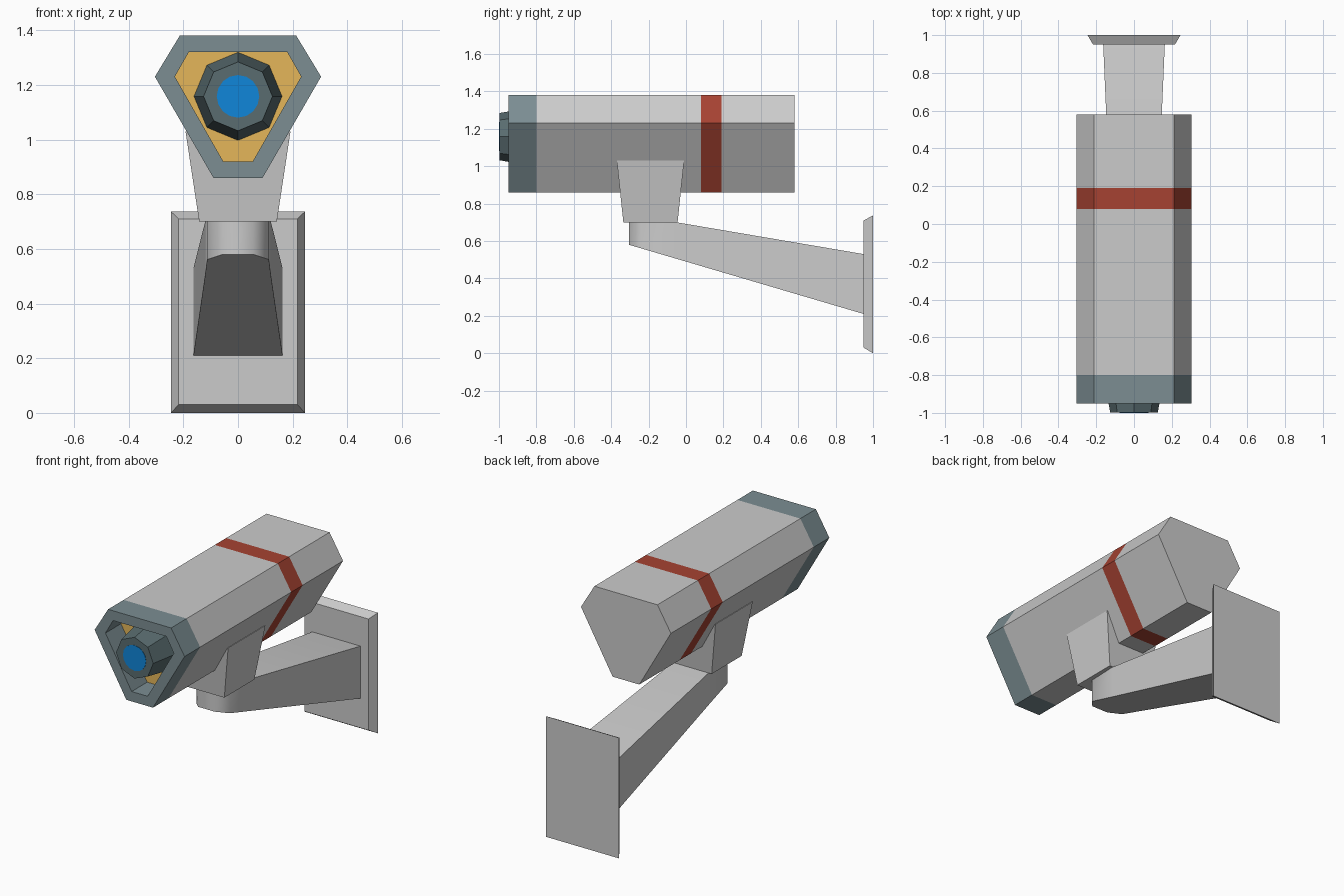
import bpy, bmesh, math
from mathutils import Matrix

if "Cube" in bpy.data.objects:
    bpy.data.objects.remove(bpy.data.objects["Cube"])


def material(name, rgb):
    m = bpy.data.materials.new(name)
    m.diffuse_color = (*rgb, 1)
    m.use_nodes = True
    m.node_tree.nodes["Principled BSDF"].inputs["Base Color"].default_value = m.diffuse_color
    return m


GREY = material("light grey", (0.60, 0.60, 0.60))
SLATE = material("slate", (0.20, 0.27, 0.29))
DARK = material("dark slate", (0.10, 0.15, 0.16))
RED = material("red", (0.38, 0.055, 0.032))
YELLOW = material("yellow", (0.78, 0.47, 0.10))
BLUE = material("blue", (0.005, 0.24, 0.70))


def loft(name, rings, mats, band=lambda i: 0, caps=(0, 0)):
    """Skin a list of equal-length point rings and cap both ends."""
    bm = bmesh.new()
    loops = [[bm.verts.new(p) for p in r] for r in rings]
    n = len(rings[0])
    for i in range(len(loops) - 1):
        a, b = loops[i], loops[i + 1]
        for k in range(n):
            j = (k + 1) % n
            bm.faces.new((a[k], a[j], b[j], b[k])).material_index = band(i)
    bm.faces.new(loops[0][::-1]).material_index = caps[0]
    bm.faces.new(loops[-1]).material_index = caps[1]
    bmesh.ops.recalc_face_normals(bm, faces=bm.faces)
    me = bpy.data.meshes.new(name)
    bm.to_mesh(me)
    bm.free()
    for m in mats:
        me.materials.append(m)
    ob = bpy.data.objects.new(name, me)
    bpy.context.collection.objects.link(ob)
    return ob


def mirrored(half):
    """Close a right-hand half profile by mirroring it in x."""
    return half + [(-x, v) for x, v in reversed(half)]


def rect_y(x, z0, z1, y):
    return [(-x, y, z0), (x, y, z0), (x, y, z1), (-x, y, z1)]


# Camera housing: hood recess, hood, body, stripe and tail in one skin
outer = mirrored([(0.213, 1.38), (0.304, 1.23), (0.09, 0.86)])
inner = mirrored([(0.18, 1.32), (0.231, 1.23), (0.054, 0.92)])
stations = [(inner, -0.80), (inner, -0.95), (outer, -0.95), (outer, -0.80),
            (outer, 0.08), (outer, 0.19), (outer, 0.58)]
band_mats = [1, 1, 1, 0, 2, 0]
loft("camera_housing", [[(x, y, z) for x, z in p] for p, y in stations],
     [GREY, SLATE, RED, YELLOW], lambda i: band_mats[i], (3, 0))


# Lens barrel and glass
def ring(n, r, y, turn=0.0):
    return [(r * math.sin(turn + 2 * math.pi * k / n), y,
             1.158 + r * math.cos(turn + 2 * math.pi * k / n)) for k in range(n)]


loft("lens_barrel", [ring(8, 0.161, -0.80), ring(8, 0.126, -0.998)], [DARK])
loft("lens_glass", [ring(16, 0.078, -0.996), ring(16, 0.078, -1.0)], [BLUE])

# Neck between housing and arm
loft("neck", [[(sx * x, y0 if sy < 0 else y1, z)
               for sx, sy in ((-1, -1), (1, -1), (1, 1), (-1, 1))]
              for x, y0, y1, z in ((0.142, -0.335, -0.045, 0.70),
                                   (0.192, -0.37, -0.01, 1.03))], [GREY])

# Arm: plan outline with rounded nose, sloped top and bottom
plan = mirrored([(0.055, -0.305), (0.113, -0.24), (0.120, -0.05), (0.163, 0.95)])
bottom = lambda y: 0.58 - (y + 0.305) * 0.37 / 1.255
top = lambda y: 0.70 - max(0, y + 0.05) * 0.17
bm = bmesh.new()
lo = [bm.verts.new((x, y, bottom(y))) for x, y in plan]
hi = [bm.verts.new((x, y, top(y))) for x, y in plan]
n = len(plan)
for k in range(n):
    j = (k + 1) % n
    bm.faces.new((lo[k], lo[j], hi[j], hi[k]))
bm.faces.new(lo)
bm.faces.new([hi[k] for k in (0, 1, 2, 5, 6, 7)])
bm.faces.new([hi[k] for k in (2, 3, 4, 5)])
bmesh.ops.recalc_face_normals(bm, faces=bm.faces)
me = bpy.data.meshes.new("arm")
bm.to_mesh(me)
bm.free()
me.materials.append(GREY)
arm = bpy.data.objects.new("arm", me)
bpy.context.collection.objects.link(arm)
bpy.context.view_layer.objects.active = arm
arm.select_set(True)
bpy.ops.object.shade_smooth_by_angle(angle=math.radians(55))

# Wall plate with bevelled rim
loft("wall_plate", [rect_y(0.217, 0.03, 0.71, 0.95),
                    rect_y(0.246, 0.0, 0.737, 1.0)], [GREY])
